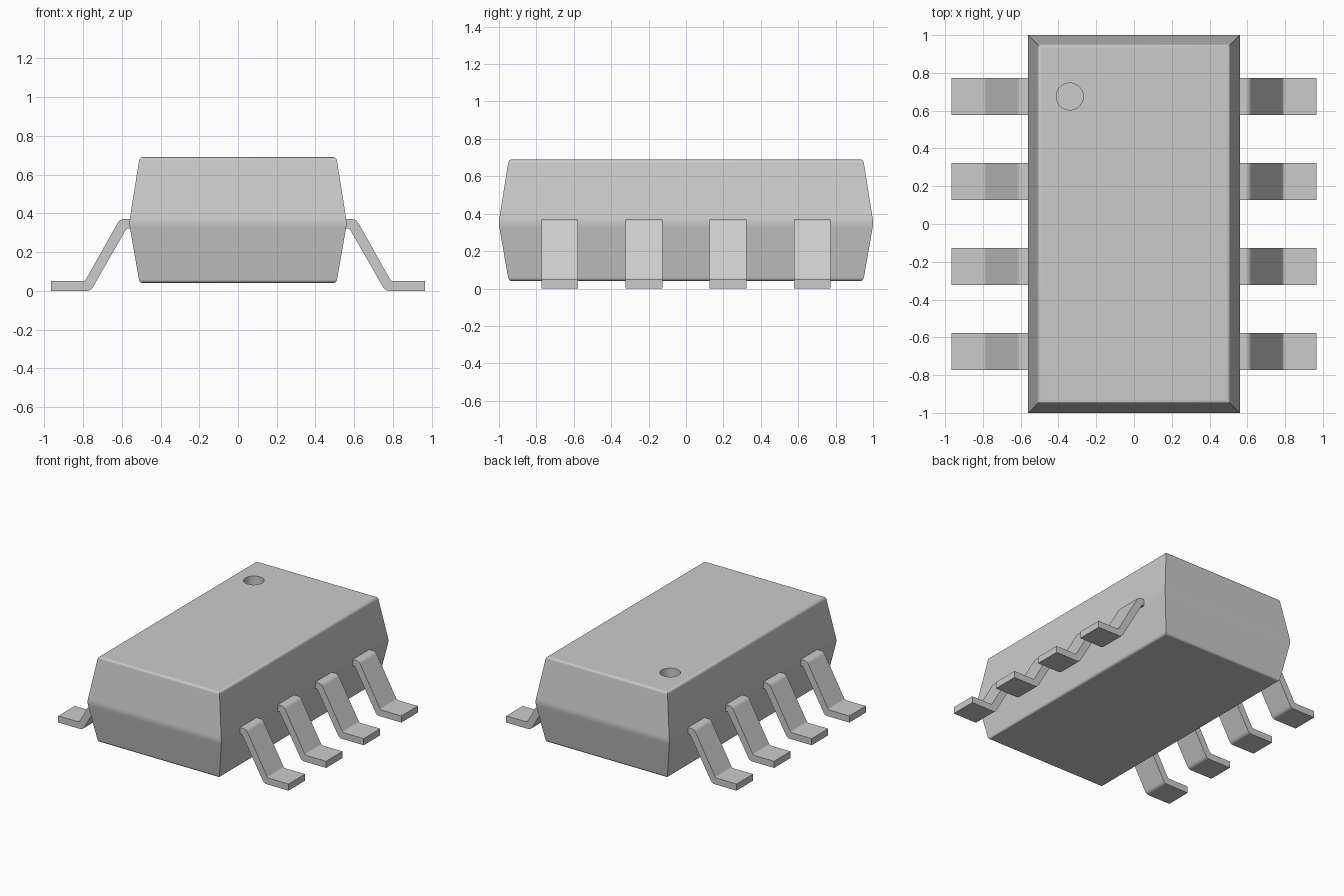
import bpy, bmesh, math
from mathutils import Vector

cube = bpy.data.objects.get("Cube")
if cube:
    bpy.data.objects.remove(cube, do_unlink=True)

# One flat grey for everything
grey = bpy.data.materials.new("plain_grey")
grey.use_nodes = True
GREY = (0.6, 0.6, 0.6, 1)
grey.diffuse_color = GREY
grey.node_tree.nodes["Principled BSDF"].inputs["Base Color"].default_value = GREY


def rounded(points, steps=5):
    """Round the corners of a profile; each point is (x, z, tangent length)."""
    out = []
    for i, (x, z, cut) in enumerate(points):
        p = Vector((x, z))
        if not cut:
            out.append(p)
            continue
        a = Vector(points[i - 1][:2])
        b = Vector(points[(i + 1) % len(points)][:2])
        start = p + (a - p).normalized() * cut
        end = p + (b - p).normalized() * cut
        for s in range(steps + 1):
            t = s / steps
            out.append(start.lerp(p, t).lerp(p.lerp(end, t), t))
    return out


def add_object(name, bm):
    bmesh.ops.recalc_face_normals(bm, faces=bm.faces)
    mesh = bpy.data.meshes.new(name)
    bm.to_mesh(mesh)
    bm.free()
    mesh.materials.append(grey)
    obj = bpy.data.objects.new(name, mesh)
    bpy.context.collection.objects.link(obj)
    return obj


def select(obj):
    bpy.ops.object.select_all(action="DESELECT")
    obj.select_set(True)
    bpy.context.view_layer.objects.active = obj


def smooth(obj):
    select(obj)
    bpy.ops.object.shade_smooth_by_angle(angle=math.radians(35))
    normals = obj.modifiers.new("flat_sides", "WEIGHTED_NORMAL")
    normals.keep_sharp = True


# Body: mitred rectangular rings following a rounded side profile
HALF_X, HALF_Y, BOTTOM, BELT, TOP = 0.56, 1.0, 0.04, 0.35, 0.69
profile = rounded([(0.2, BOTTOM, 0), (0.052, BOTTOM, 0.02), (-0.002, BELT, 0.025),
                   (0.052, TOP, 0.02), (0.2, TOP, 0)])[1:-1]
bm = bmesh.new()
rings = []
for inset, z in profile:
    x, y = HALF_X - inset, HALF_Y - inset
    rings.append([bm.verts.new((sx * x, sy * y, z))
                  for sx, sy in ((-1, -1), (1, -1), (1, 1), (-1, 1))])
for low, high in zip(rings, rings[1:]):
    for i in range(4):
        j = (i + 1) % 4
        bm.faces.new((low[i], low[j], high[j], high[i]))
bm.faces.new(rings[0])
bm.faces.new(rings[-1])
body = add_object("body", bm)

# Round corner marker, sunk into the top
bpy.ops.mesh.primitive_cylinder_add(vertices=48, radius=0.071, depth=0.14,
                                    location=(-0.34, 0.675, TOP))
cutter = bpy.context.object
cutter.name = "marker_cutter"
cutter.hide_render = True
cutter.data.materials.append(grey)
hole = body.modifiers.new("marker_hole", "BOOLEAN")
hole.operation = "DIFFERENCE"
hole.solver = "EXACT"
hole.object = cutter
select(body)
bpy.ops.object.modifier_apply(modifier=hole.name)
bpy.data.objects.remove(cutter, do_unlink=True)
smooth(body)

# Bent leads: a rounded strip profile extruded along y
LEAD_WIDTH = 0.197
lead_profile = rounded([(0.53, 0.37, 0), (0.61, 0.37, 0.022), (0.79, 0.05, 0.012),
                        (0.965, 0.05, 0), (0.965, 0, 0), (0.76, 0, 0.022),
                        (0.575, 0.322, 0.01), (0.53, 0.322, 0)])


def add_lead(name, side, y):
    bm = bmesh.new()
    face = bm.faces.new([bm.verts.new((side * x, y - LEAD_WIDTH / 2, z))
                         for x, z in lead_profile])
    moved = bmesh.ops.extrude_face_region(bm, geom=[face])["geom"]
    bmesh.ops.translate(bm, vec=(0, LEAD_WIDTH, 0),
                        verts=[g for g in moved if isinstance(g, bmesh.types.BMVert)])
    smooth(add_object(name, bm))


for side, label in ((1, "left"), (-1, "right")):
    for n in range(4):
        add_lead(f"{label}_lead_{n + 1}", side, (n - 1.5) * 0.45)
